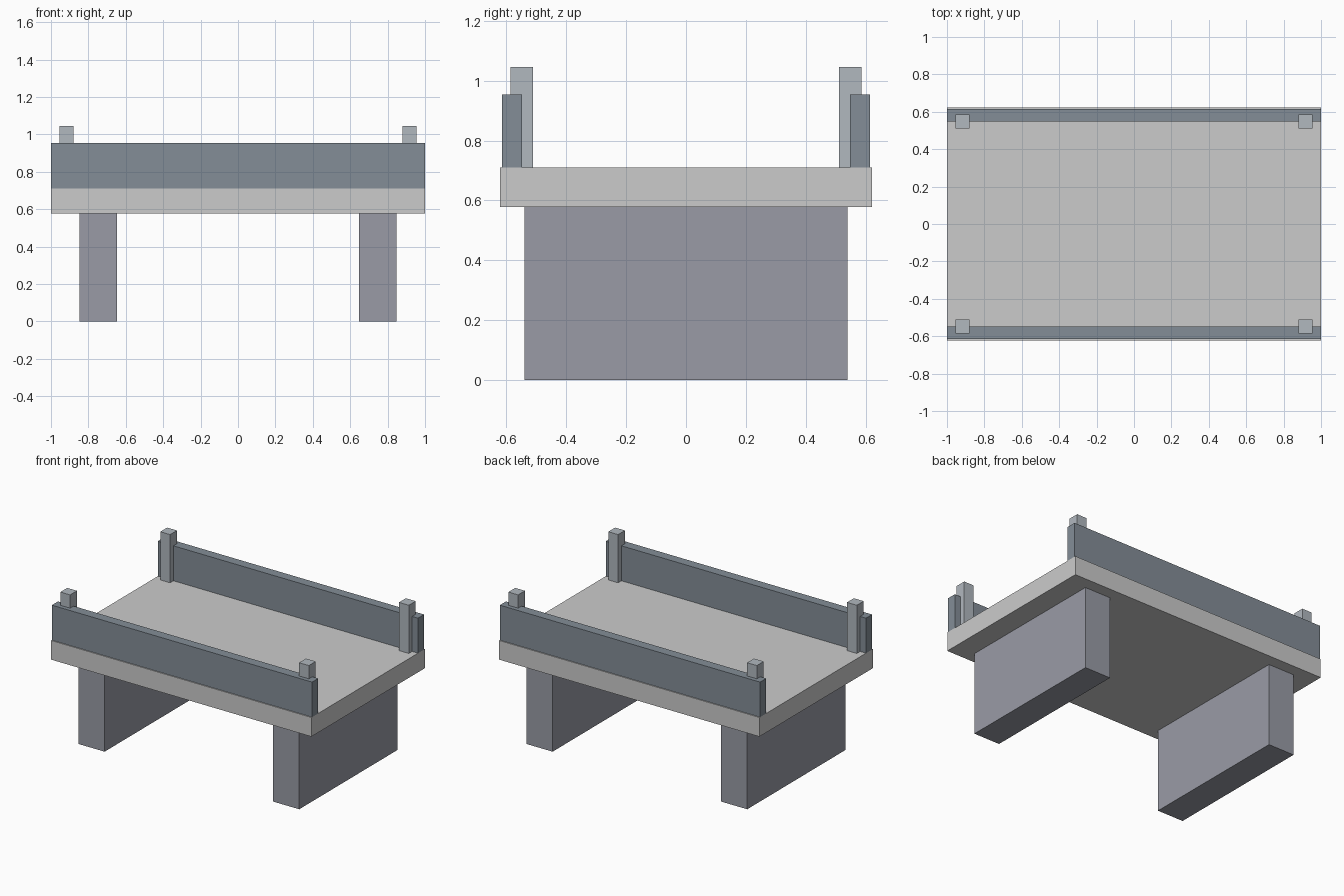
import bpy

if "Cube" in bpy.data.objects:
    bpy.data.objects.remove(bpy.data.objects["Cube"])


def material(name, rgb):
    m = bpy.data.materials.new(name)
    m.diffuse_color = (*rgb, 1)
    m.use_nodes = True
    m.node_tree.nodes["Principled BSDF"].inputs["Base Color"].default_value = m.diffuse_color
    return m


def box(name, lo, hi, mat):
    size = [b - a for a, b in zip(lo, hi)]
    centre = [(a + b) / 2 for a, b in zip(lo, hi)]
    bpy.ops.mesh.primitive_cube_add(size=1, location=centre)
    o = bpy.context.object
    o.name = name
    o.scale = size
    bpy.ops.object.transform_apply(location=False, rotation=False, scale=True)
    o.data.materials.append(mat)
    return o


def span(sign, a, b):
    return sorted((sign * a, sign * b))


deck_mat = material("deck_stone", (0.54, 0.54, 0.55))
pier_mat = material("pier_stone", (0.32, 0.33, 0.38))
wall_mat = material("parapet_stone", (0.23, 0.27, 0.31))
post_mat = material("post_stone", (0.44, 0.48, 0.52))

# Bridge deck
box("deck", (-1, -0.622, 0.577), (1, 0.622, 0.71), deck_mat)

# Supporting piers under the deck
for sx, side in ((-1, "left"), (1, "right")):
    x0, x1 = span(sx, 0.648, 0.848)
    box(f"{side}_pier", (x0, -0.539, 0), (x1, 0.539, 0.577), pier_mat)

for sy, end in ((-1, "front"), (1, "back")):
    # Parapet along each long edge
    y0, y1 = span(sy, 0.548, 0.615)
    box(f"{end}_parapet", (-1, y0, 0.71), (1, y1, 0.953), wall_mat)
    # Corner posts overlapping the parapet's inner face
    for sx, side in ((-1, "left"), (1, "right")):
        x0, x1 = span(sx, 0.88, 0.955)
        y0, y1 = span(sy, 0.511, 0.586)
        box(f"{end}_{side}_post", (x0, y0, 0.71), (x1, y1, 1.045), post_mat)
